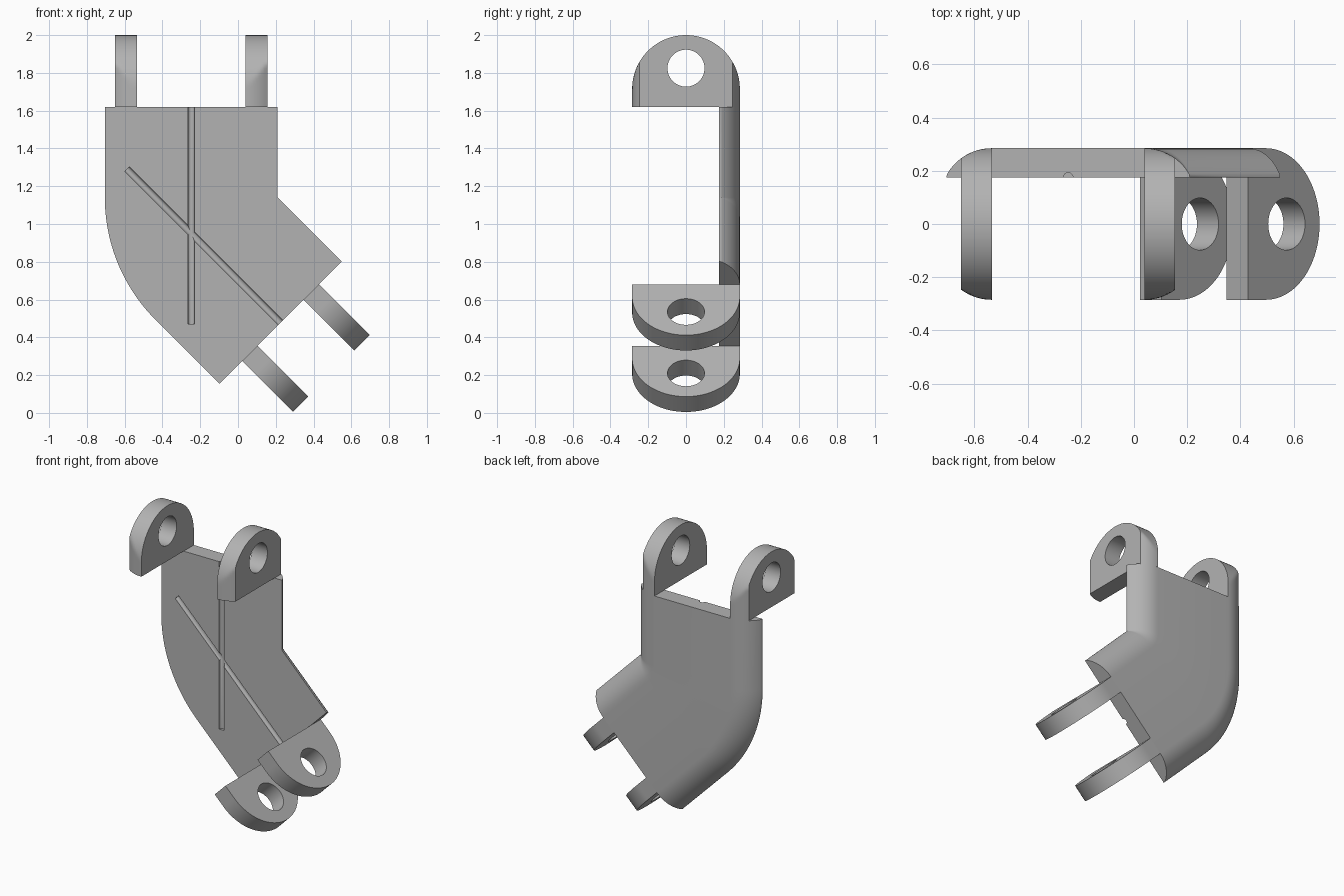
import bpy, bmesh
from math import pi, sin, cos, sqrt, radians
from mathutils import Matrix, Vector

cube = bpy.data.objects.get("Cube")
if cube:
    bpy.data.objects.remove(cube, do_unlink=True)

HALF = 0.4575            # half width of the plate
FRONT, BACK = 0.175, 0.285
INNER = 0.2875           # where the rounded edge starts
EDGE_R = 0.194           # radius of the rounded edge
PIVOT = Vector((0.21, 0, 1.14))
LEG = 0.48               # straight run on each side of the bend
TAB = 0.115
HOLE_Z, HOLE_R = 0.205, 0.098

grey = bpy.data.materials.new("plain grey")
grey.use_nodes = True
colour = (0.45, 0.45, 0.45, 1)
grey.diffuse_color = colour
grey.node_tree.nodes["Principled BSDF"].inputs["Base Color"].default_value = colour


def finish(name, bm):
    bmesh.ops.recalc_face_normals(bm, faces=bm.faces)
    mesh = bpy.data.meshes.new(name)
    bm.to_mesh(mesh)
    bm.free()
    mesh.materials.append(grey)
    obj = bpy.data.objects.new(name, mesh)
    bpy.context.collection.objects.link(obj)
    return obj


def loft(rings):
    """Closed solid through equal-length rings of points."""
    bm = bmesh.new()
    loops = [[bm.verts.new(p) for p in ring] for ring in rings]
    for a, b in zip(loops, loops[1:]):
        for i in range(len(a)):
            j = (i + 1) % len(a)
            bm.faces.new((a[i], a[j], b[j], b[i]))
    bm.faces.new(loops[0])
    bm.faces.new(loops[-1])
    bmesh.ops.remove_doubles(bm, verts=bm.verts, dist=1e-5)
    return bm


def rod(name, matrix, radius, length):
    bm = bmesh.new()
    bmesh.ops.create_cone(bm, cap_ends=True, segments=48, radius1=radius,
                          radius2=radius, depth=length, matrix=matrix)
    return finish(name, bm)


def select(obj):
    bpy.ops.object.select_all(action='DESELECT')
    obj.select_set(True)
    bpy.context.view_layer.objects.active = obj


def cut(obj, cutter):
    select(obj)
    mod = obj.modifiers.new("cut", 'BOOLEAN')
    mod.operation, mod.solver, mod.object = 'DIFFERENCE', 'EXACT', cutter
    bpy.ops.object.modifier_apply(modifier=mod.name)
    bpy.data.objects.remove(cutter, do_unlink=True)


def smooth(obj):
    select(obj)
    bpy.ops.object.shade_smooth_by_angle(angle=radians(30))


def depth_at(u):
    """Furthest y of the rounded cross-section at a distance u from the middle."""
    over = max(0, abs(u) - INNER)
    return BACK - EDGE_R + sqrt(EDGE_R ** 2 - over ** 2)


# End frames: local x runs across the plate, local z points out of the end
turn = Matrix.Rotation(radians(135), 4, 'Y')
out = turn @ Vector((0, 0, 1))
across = turn @ Vector((-1, 0, 0))
upper = Matrix.Translation(PIVOT + Vector((-HALF, 0, LEG)))
lower = Matrix.Translation(PIVOT + out * LEG - across * HALF) @ turn

# Bent plate: one cross-section swept down, round the bend and out
side = [INNER + (HALF - INNER) * sin(i / 14 * pi / 2) for i in range(15)]
section = [(-u, depth_at(u)) for u in reversed(side)] + [(u, depth_at(u)) for u in side]
section[0], section[-1] = (-HALF, FRONT), (HALF, FRONT)
steps = 24
stations = [(0, -LEG)] + [(pi / 4 * i / steps, 0) for i in range(steps + 1)] + [(pi / 4, LEG)]
rings = []
for a, run in stations:
    outward = Vector((-cos(a), 0, -sin(a)))
    along = Vector((sin(a), 0, -cos(a)))
    rings.append([PIVOT + outward * (HALF - u) + along * run + Vector((0, y, 0))
                  for u, y in section])
plate = finish("bent_plate", loft(rings))

# Centre-line grooves in the front of the plate
for frame in (upper, lower):
    place = frame @ Matrix.Translation((0, FRONT, -0.525))
    cut(plate, rod("groove_cutter", place, 0.018, 1.25))
smooth(plate)


# Hinge tabs: rounded ends with a pin hole, trimmed to the plate's cross-section
def hinge_tab(name, frame, start, sign):
    arc = [(BACK * cos(pi * i / 64), 0.095 + BACK * sin(pi * i / 64)) for i in range(65)]
    outline = [(BACK, 0)] + arc + [(-BACK, 0)]
    slices = []
    for i in range(9):
        u = start + TAB * i / 8
        lim = depth_at(u)
        slices.append([frame @ Vector((sign * u, max(-lim, min(lim, y)), z))
                       for y, z in outline])
    tab = finish(name, loft(slices))
    place = (frame @ Matrix.Translation((sign * (start + TAB / 2), 0, HOLE_Z))
             @ Matrix.Rotation(pi / 2, 4, 'Y'))
    cut(tab, rod("hole_cutter", place, HOLE_R, 0.4))
    smooth(tab)


hinge_tab("upper_right_tab", upper, INNER, -1)
hinge_tab("upper_left_tab", upper, INNER, 1)
hinge_tab("lower_right_tab", lower, INNER - TAB, 1)
hinge_tab("lower_left_tab", lower, INNER - TAB, -1)
